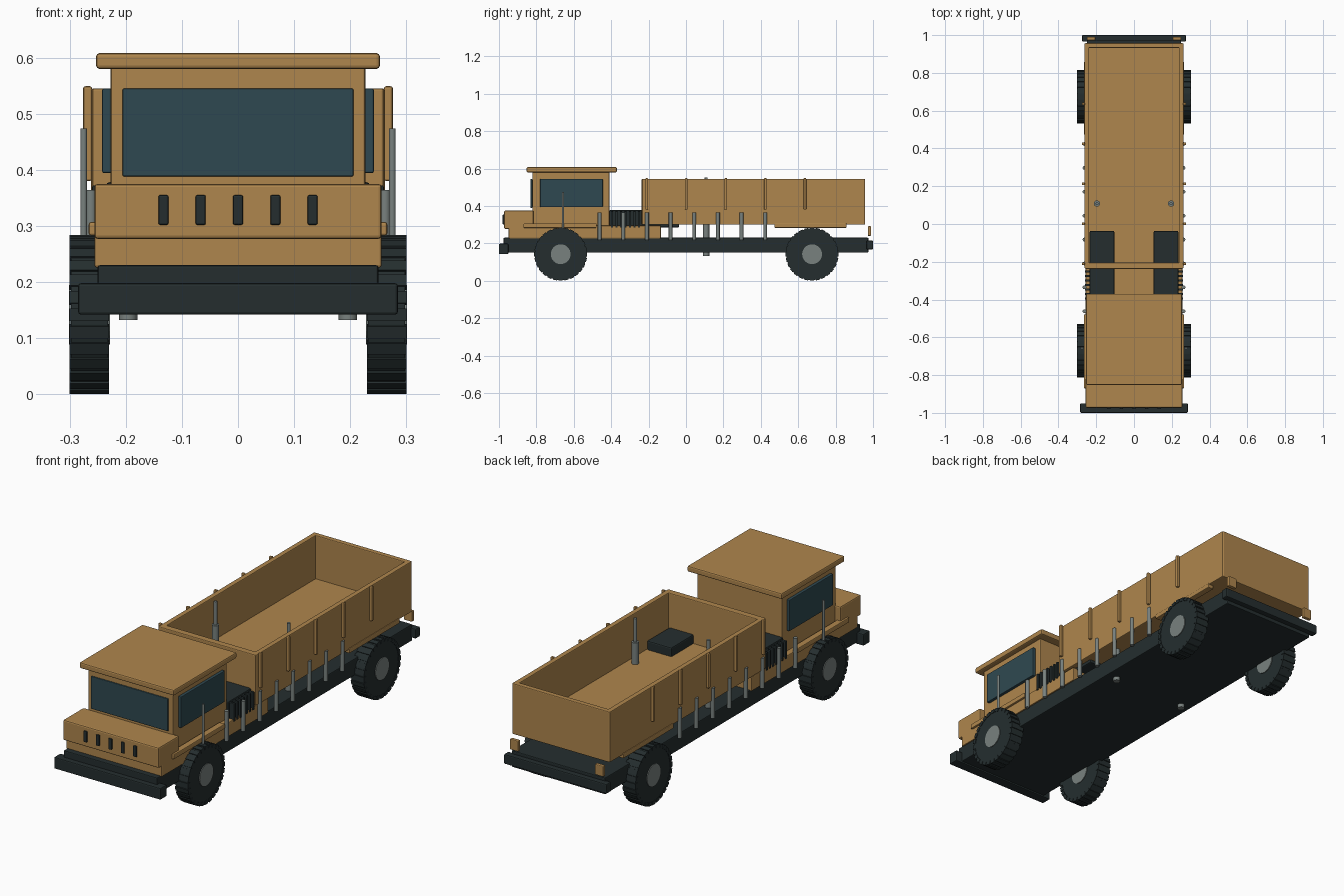
import bpy, bmesh, math
from mathutils import Matrix

if "Cube" in bpy.data.objects:
    bpy.data.objects.remove(bpy.data.objects["Cube"])


def material(name, rgb):
    m = bpy.data.materials.new(name)
    m.diffuse_color = (*rgb, 1)
    m.use_nodes = True
    m.node_tree.nodes["Principled BSDF"].inputs["Base Color"].default_value = m.diffuse_color
    return m


TAN = material("sand paint", (0.43, 0.24, 0.075))
DARK = material("dark rubber", (0.018, 0.027, 0.028))
GLASS = material("tinted glass", (0.028, 0.066, 0.082))
GREY = material("grey metal", (0.19, 0.22, 0.21))


def finish(name, bm, mat, bevel=0.0):
    me = bpy.data.meshes.new(name)
    bmesh.ops.recalc_face_normals(bm, faces=bm.faces[:])
    bm.to_mesh(me)
    bm.free()
    me.materials.append(mat)
    ob = bpy.data.objects.new(name, me)
    bpy.context.collection.objects.link(ob)
    if bevel:
        mod = ob.modifiers.new("soft edges", "BEVEL")
        mod.width, mod.segments = bevel, 2
    return ob


def box(name, x, y, z, mat, bevel=0.004):
    """Box from (min, max) pairs along each axis."""
    bm = bmesh.new()
    bmesh.ops.create_cube(bm, size=1)
    for v in bm.verts:
        v.co = [p[0] if c < 0 else p[1] for c, p in zip(v.co, (x, y, z))]
    return finish(name, bm, mat, bevel)


def pair(name, x, y, z, mat, bevel=0.004):
    """The same box on the right and left sides."""
    box(name + "_right", x, y, z, mat, bevel)
    box(name + "_left", (-x[1], -x[0]), y, z, mat, bevel)


def post(name, x, y, z, r, mat, sides=16):
    """Upright cylinder."""
    bm = bmesh.new()
    bmesh.ops.create_cone(bm, cap_ends=True, segments=sides, radius1=r, radius2=r,
                          depth=z[1] - z[0],
                          matrix=Matrix.Translation((x, y, (z[0] + z[1]) / 2)))
    for f in bm.faces:
        f.smooth = len(f.verts) == 4
    ob = finish(name, bm, mat)
    for e in ob.data.edges:
        a, b = (ob.data.vertices[i].co.z for i in e.vertices)
        e.use_edge_sharp = abs(a - b) < 1e-5


def disc(bm, x, y, z, r, width, sides):
    """Cylinder lying along x."""
    bmesh.ops.create_cone(bm, cap_ends=True, segments=sides, radius1=r, radius2=r, depth=width,
                          matrix=Matrix.Translation((x, y, z)) @ Matrix.Rotation(math.pi / 2, 4, 'Y'))


# Chassis and bumpers
box("chassis", (-0.25, 0.25), (-0.975, 0.975), (0.15, 0.23), DARK)
box("front_bumper", (-0.285, 0.285), (-1.0, -0.95), (0.142, 0.198), DARK, 0.005)
box("rear_bumper", (-0.275, 0.275), (0.965, 1.0), (0.168, 0.215), DARK, 0.005)

# Cab
box("cab_base", (-0.256, 0.256), (-0.948, -0.135), (0.226, 0.295), TAN)
box("nose", (-0.256, 0.256), (-0.972, -0.815), (0.277, 0.375), TAN, 0.006)
box("cab", (-0.227, 0.227), (-0.822, -0.41), (0.285, 0.585), TAN)
box("cab_roof", (-0.253, 0.253), (-0.852, -0.37), (0.58, 0.608), TAN, 0.006)
box("windshield", (-0.206, 0.206), (-0.831, -0.822), (0.388, 0.545), GLASS, 0.003)
pair("side_window", (0.226, 0.242), (-0.78, -0.445), (0.394, 0.545), GLASS, 0.003)
for i in range(5):
    x = (i - 2) * 0.0665
    box(f"grille_slot_{i}", (x - 0.009, x + 0.009), (-0.98, -0.971), (0.302, 0.355), DARK, 0.003)

# Engine boxes with cooling fins behind the cab
pair("engine_box", (0.104, 0.235), (-0.41, -0.037), (0.285, 0.378), DARK, 0.006)
for i in range(7):
    y = -0.395 + i * 0.024
    pair(f"cooling_fin_{i}", (0.233, 0.26), (y - 0.006, y + 0.006), (0.285, 0.372), DARK, 0.002)

# Open cargo bed
box("bed_floor", (-0.255, 0.255), (-0.23, 0.95), (0.30, 0.335), TAN, 0)
pair("bed_side", (0.237, 0.262), (-0.235, 0.956), (0.30, 0.545), TAN)
box("bed_front", (-0.26, 0.26), (-0.237, -0.205), (0.30, 0.545), TAN)
box("bed_back", (-0.26, 0.26), (0.932, 0.957), (0.30, 0.545), TAN)
for i in range(5):
    y = -0.21 + i * 0.2115
    pair(f"bed_rib_{i}", (0.26, 0.276), (y - 0.007, y + 0.007), (0.38, 0.549), TAN)

# Strips above the wheels and tail blocks
pair("front_fender", (0.235, 0.266), (-0.87, -0.478), (0.283, 0.307), TAN)
pair("rear_fender", (0.235, 0.266), (0.472, 0.858), (0.283, 0.307), TAN)
pair("tail_block", (0.205, 0.25), (0.972, 0.99), (0.24, 0.292), TAN)

# Wheels with raised tread blocks
for side, sx in (("right", 1), ("left", -1)):
    for end, y in (("front", -0.67), ("rear", 0.674)):
        xc, zc = sx * 0.265, 0.142
        bm = bmesh.new()
        disc(bm, xc, y, zc, 0.138, 0.066, 48)
        for k in range(28):
            m = (Matrix.Translation((xc, y, zc)) @ Matrix.Rotation(k * math.tau / 28, 4, 'X')
                 @ Matrix.Translation((0, 0, 0.133)) @ Matrix.Diagonal((0.071, 0.022, 0.017, 1)))
            bmesh.ops.create_cube(bm, size=1, matrix=m)
        finish(f"{end}_tire_{side}", bm, DARK)
        bm = bmesh.new()
        disc(bm, xc, y, zc, 0.053, 0.073, 32)
        finish(f"{end}_hub_{side}", bm, GREY)

# Upright metal posts, exhausts and bed pistons
for side, sx in (("right", 1), ("left", -1)):
    for i in range(8):
        post(f"stake_{i}_{side}", sx * 0.262, -0.462 + i * 0.1265, (0.218, 0.364), 0.01, GREY)
    post(f"exhaust_{side}", sx * 0.275, -0.658, (0.27, 0.474), 0.006, GREY)
    post(f"piston_sleeve_{side}", sx * 0.196, 0.108, (0.132, 0.44), 0.0165, GREY)
    post(f"piston_rod_{side}", sx * 0.196, 0.108, (0.435, 0.553), 0.008, GREY)
